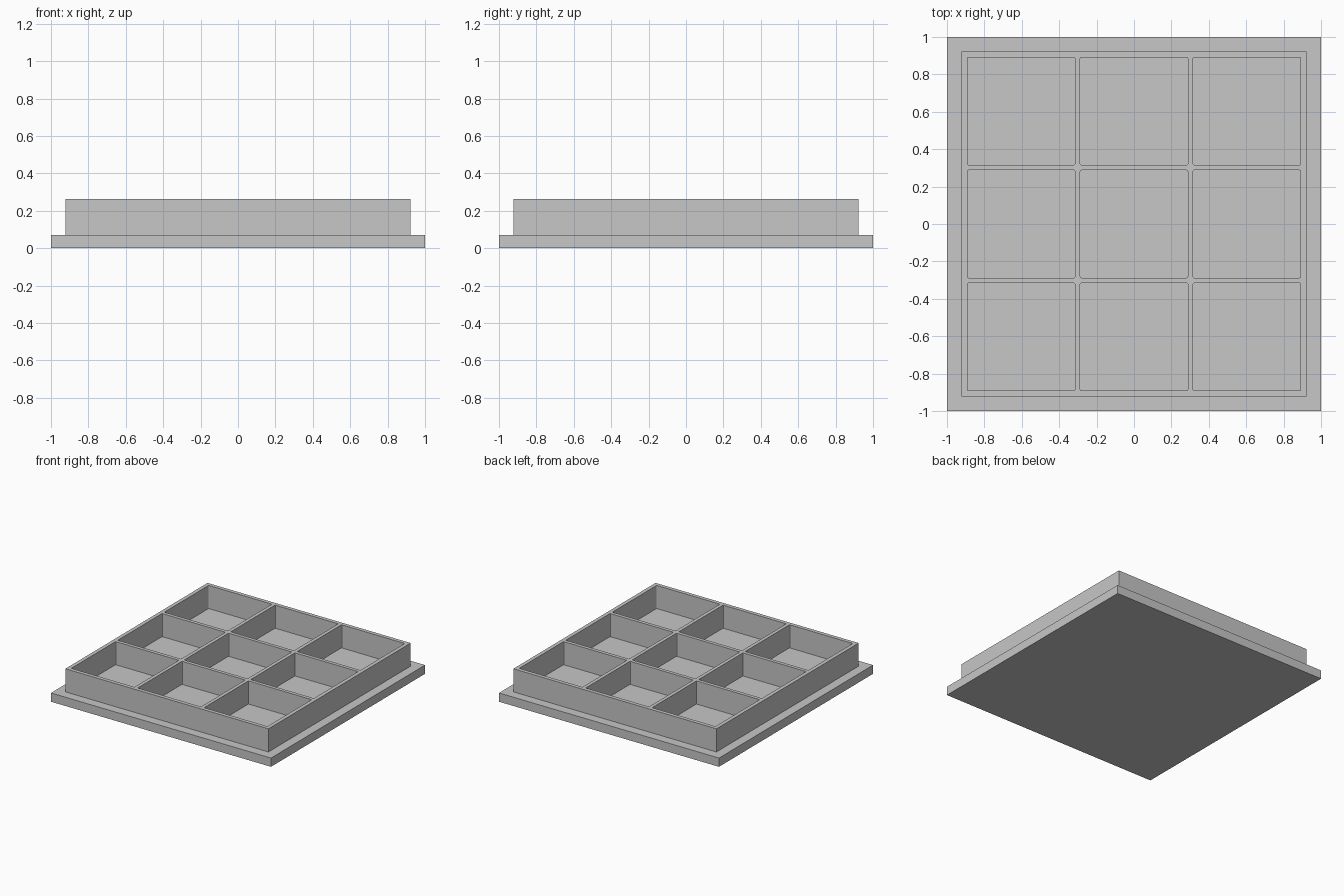
import bpy
import bmesh
from mathutils import Matrix, Vector

if "Cube" in bpy.data.objects:
    bpy.data.objects.remove(bpy.data.objects["Cube"], do_unlink=True)

BASE_TOP = 0.072     # plate thickness, also the floor of the compartments
RIM_TOP = 0.262
RIM_HALF = 0.923
CELL = 0.575         # compartment width
PITCH = 0.604        # compartment spacing
FILLET = 0.006

# Single grey finish
grey = bpy.data.materials.new("plain grey")
grey.use_nodes = True
colour = (0.57, 0.57, 0.57, 1)
grey.diffuse_color = colour
grey.node_tree.nodes["Principled BSDF"].inputs["Base Color"].default_value = colour


def add_box(bm, x, y, half, bottom, top):
    """Add a square block and return its vertices."""
    place = Matrix.Translation(Vector((x, y, (bottom + top) / 2)))
    size = Matrix.Diagonal((half * 2, half * 2, top - bottom, 1))
    return bmesh.ops.create_cube(bm, size=1, matrix=place @ size)["verts"]


def make_object(name, bm):
    mesh = bpy.data.meshes.new(name)
    bm.to_mesh(mesh)
    bm.free()
    mesh.materials.append(grey)
    obj = bpy.data.objects.new(name, mesh)
    bpy.context.scene.collection.objects.link(obj)
    return obj


# Base plate
bm = bmesh.new()
add_box(bm, 0, 0, 1, 0, BASE_TOP)
make_object("base_plate", bm)

# Raised block that becomes the outer walls and dividers
bm = bmesh.new()
add_box(bm, 0, 0, RIM_HALF, BASE_TOP, RIM_TOP)
walls = make_object("divider_walls", bm)

# Nine compartment cutters with slightly rounded upright corners
bm = bmesh.new()
for col in (-1, 0, 1):
    for row in (-1, 0, 1):
        add_box(bm, col * PITCH, row * PITCH, CELL / 2, BASE_TOP - 0.05, RIM_TOP + 0.05)
upright = [e for e in bm.edges if abs(e.verts[0].co.z - e.verts[1].co.z) > 0.1]
bmesh.ops.bevel(bm, geom=upright, offset=FILLET, segments=3, profile=0.5, affect='EDGES')
cutter = make_object("compartment_cutter", bm)
cutter.hide_render = True
cutter.hide_viewport = True
cutter.display_type = 'WIRE'

cut = walls.modifiers.new("compartments", 'BOOLEAN')
cut.operation = 'DIFFERENCE'
cut.solver = 'EXACT'
cut.object = cutter
